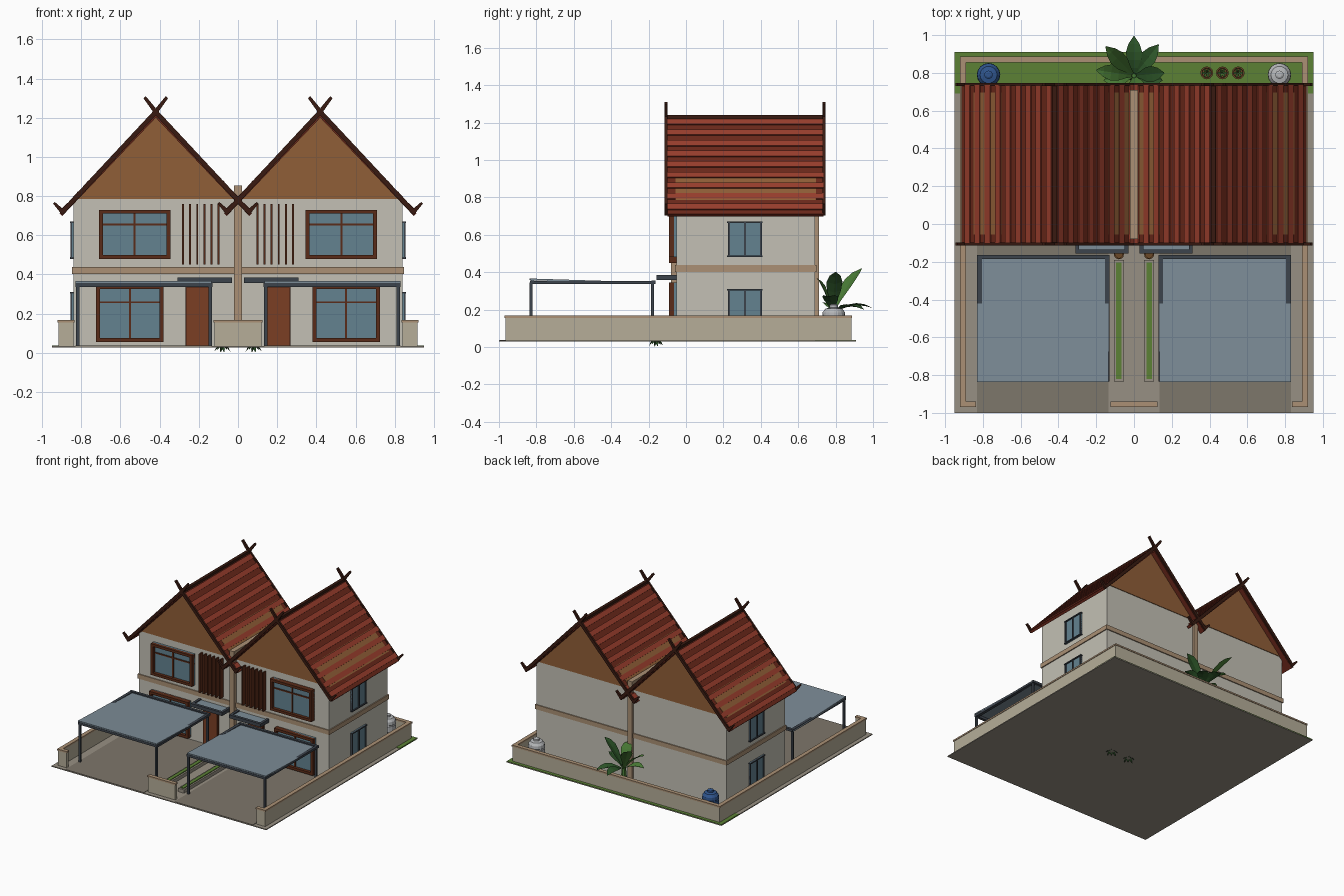
import bpy, bmesh, math
from mathutils import Vector

if "Cube" in bpy.data.objects:
    bpy.data.objects.remove(bpy.data.objects["Cube"])


def mat(name, hexcol):
    m = bpy.data.materials.new(name)
    c = [(int(hexcol[i:i + 2], 16) / 255) ** 2.2 for i in (0, 2, 4)]
    m.diffuse_color = (*c, 1)
    m.use_nodes = True
    m.node_tree.nodes["Principled BSDF"].inputs["Base Color"].default_value = m.diffuse_color
    return m


WALL = mat("plaster", "C2BFB3")
BAND = mat("tan_trim", "A98F74")
FENCE = mat("fence_plaster", "B4AC97")
GABLE = mat("gable_wood", "8F5F3A")
DARK = mat("dark_wood", "3B2018")
FRAME = mat("frame_wood", "5A2F1E")
DOOR = mat("door_wood", "7A4128")
TILE = mat("roof_tile", "984030")
TILE2 = mat("roof_tile_dark", "6A2C20")
GLASS = mat("glass", "63818F")
STEEL = mat("steel", "3F454D")
SHEET = mat("canopy_sheet", "7C8C97")
PAVE = mat("paving", "968F82")
DRIVE = mat("driveway", "7D766A")
GRASS = mat("grass", "5C8038")
LEAF = mat("leaf", "4A7A38")
LEAF2 = mat("leaf_dark", "30552C")
CLAY = mat("clay", "6B4A2C")
BLUE = mat("blue_tank", "33568C")
SILVER = mat("silver_tank", "B4B6B8")


def mesh(name, verts, faces, m):
    me = bpy.data.meshes.new(name)
    me.from_pydata(verts, [], faces)
    bm = bmesh.new()
    bm.from_mesh(me)
    bmesh.ops.recalc_face_normals(bm, faces=bm.faces)
    bm.to_mesh(me)
    bm.free()
    me.materials.append(m)
    ob = bpy.data.objects.new(name, me)
    bpy.context.collection.objects.link(ob)
    return ob


def prism(name, pts, y0, y1, m):
    """Extrude an xz outline from y0 to y1."""
    n = len(pts)
    v = [(x, y, z) for y in (y0, y1) for x, z in pts]
    f = [list(range(n)), list(range(n, 2 * n))]
    f += [(i, (i + 1) % n, n + (i + 1) % n, n + i) for i in range(n)]
    return mesh(name, v, f, m)


def box(name, x0, x1, y0, y1, z0, z1, m):
    return prism(name, [(x0, z0), (x1, z0), (x1, z1), (x0, z1)], y0, y1, m)


def bar(name, p, q, w, y0, y1, m, w2=None):
    """Plank from p to q in the xz plane, optionally tapering."""
    p, q = Vector(p), Vector(q)
    d = (q - p).normalized()
    n = Vector((-d.y, d.x)) / 2
    w2 = w if w2 is None else w2
    return prism(name, [tuple(a) for a in (p - n * w, q - n * w2, q + n * w2, p + n * w)], y0, y1, m)


def lathe(name, x, y, prof, m, sides=16):
    v = [(x + r * math.cos(2 * math.pi * i / sides), y + r * math.sin(2 * math.pi * i / sides), z)
         for r, z in prof for i in range(sides)]
    f = [(k * sides + i, k * sides + (i + 1) % sides, (k + 1) * sides + (i + 1) % sides, (k + 1) * sides + i)
         for k in range(len(prof) - 1) for i in range(sides)]
    f += [list(range(sides)), list(range(len(v) - sides, len(v)))]
    return mesh(name, v, f, m)


def leaf(name, base, tip, w, arch, m):
    b, t = Vector(base), Vector(tip)
    side = (t - b).cross(Vector((0, 0, 1))).normalized()
    v, f = [], []
    for i, k in enumerate((0.12, 0.45, 0.9, 1.0, 0.7, 0.05)):
        u = i / 5
        c = b.lerp(t, u) + Vector((0, 0, arch * 4 * u * (1 - u)))
        up = Vector((0, 0, k * w * 0.15))
        v += [c + side * k * w / 2 + up, c, c - side * k * w / 2 + up]
        if i:
            a = 3 * i
            f += [(a - 3, a - 2, a + 1, a), (a - 2, a - 1, a + 2, a + 1)]
    mesh(name, v, f, m)


# ground, lawn and shared walls
box("ground_slab", -.95, .95, -1, .91, .028, .035, PAVE)
box("back_lawn", -.95, .95, .69, .91, .029, .038, GRASS)
box("party_wall", -.02, .02, -.08, .71, .035, .855, BAND)


def fence(name, x0, x1, y0, y1):
    box(name, x0, x1, y0, y1, .03, .155, FENCE)
    box(name + "_cap", x0 - .004, x1 + .004, y0 - .004, y1 + .004, .155, .167, BAND)


fence("back_fence", -.915, .915, .86, .884)
fence("front_centre_fence", -.12, .12, -.966, -.944)


def window(name, x0, x1, z0, z1):
    """Front window: raised frame, glass, mullion and transom."""
    t, xm = .02, (x0 + x1) / 2
    box(name + "_glass", x0, x1, -.065, -.045, z0, z1, GLASS)
    for a, b in ((x0, x0 + t), (x1 - t, x1)):
        box(name + "_jamb", a, b, -.09, -.045, z0, z1, FRAME)
    for a, b in ((z0, z0 + t), (z1 - t, z1)):
        box(name + "_rail", x0, x1, -.09, -.045, a, b, FRAME)
    zt = z1 - .3 * (z1 - z0)
    box(name + "_mullion", xm - .005, xm + .005, -.072, -.06, z0, z1, FRAME)
    box(name + "_transom", x0, x1, -.072, -.06, zt - .005, zt + .005, FRAME)


for s in (-1, 1):
    cx = .42 * s
    # house body
    box("house_body", .0 * s, .84 * s, -.05, .69, .035, .785, WALL)
    box("floor_band", .0 * s, .848 * s, -.058, .698, .402, .438, BAND)
    prism("gable_infill", [(cx - .43, .785), (cx + .43, .785), (cx, 1.215)], -.055, .695, GABLE)

    # roof planes with raised tile courses, bargeboards and finials
    for d in (-1, 1):
        top, end = Vector((cx, 1.215)), Vector((cx + .485 * d, .705))
        bar("roof_slab", top, end, .02, -.1, .735, TILE2)
        run = (end - top)
        nrm = Vector((-run.y * d, run.x * d)).normalized() * .011
        for i in range(9):
            bar("tile_course", top + run * (i / 9 + .015) + nrm, top + run * (i / 9 + .07) + nrm,
                .014, -.1, .735, TILE)
        for y in (-.115, .73):
            bar("bargeboard", (cx - .005 * d, 1.235), (cx + .48 * d, .715), .024, y, y + .016, DARK)
            bar("eave_horn", (cx + .468 * d, .712), (cx + .52 * d, .766), .026, y, y + .016, DARK, .012)
            bar("ridge_finial", (cx - .012 * d, 1.215), (cx + .057 * d, 1.305), .024, y, y + .016, DARK, .016)
    box("ridge_cap", cx - .012, cx + .012, -.105, .74, 1.22, 1.24, DARK)

    # front openings
    xs = sorted((.71 * s, .345 * s))
    window("upper_window", *xs, .48, .73)
    xs = sorted((.725 * s, .38 * s))
    window("lower_window", *xs, .055, .345)
    box("door_frame", .268 * s, .132 * s, -.06, -.045, .035, .34, FRAME)
    box("front_door", .26 * s, .14 * s, -.066, -.045, .035, .33, DOOR)
    for i in range(6):
        x = (.10 + .036 * i) * s
        box("wall_slat", x - .005, x + .005, -.09, -.045, .45, .76, FRAME)

    # side windows
    for z0, z1 in ((.48, .67), (.12, .31)):
        box("side_glass", .835 * s, .847 * s, .225, .405, z0, z1, GLASS)
        for y in (.225, .31, .395):
            box("side_window_bar", .835 * s, .854 * s, y, y + .01, z0, z1, STEEL)
        for z in (z0, z1 - .008):
            box("side_window_rail", .835 * s, .857 * s, .22, .41, z, z + .008, STEEL)

    # canopy over the door
    box("door_canopy_pane", .30 * s, .04 * s, -.15, -.05, .368, .376, SHEET)
    box("door_canopy_front", .31 * s, .03 * s, -.157, -.135, .357, .384, STEEL)
    for x in (.30, .04):
        box("door_canopy_side", (x - .01) * s, (x + .01) * s, -.15, -.05, .357, .384, STEEL)

    # carport: posts, beams and sloping sheet
    for x in (.818, .142):
        for y in (-.828, -.18):
            box("carport_post", (x - .008) * s, (x + .008) * s, y - .008, y + .008, .035, .345, STEEL)
        box("carport_side_beam", (x - .012) * s, (x + .012) * s, -.835, -.163, .336, .353, STEEL)
    for y in (-.835, -.185):
        box("carport_cross_beam", .83 * s, .13 * s, y, y + .022, .336, .355, STEEL)
    sheet = box("carport_sheet", .83 * s, .135 * s, -.836, -.165, .357, .366, SHEET)
    for v in sheet.data.vertices:
        if v.co.y > -.5:
            v.co.z -= .021

    # driveway, planter, boundary wall
    box("driveway", .83 * s, .135 * s, -.998, -.06, .03, .038, DRIVE)
    box("planter_curb", .107 * s, .052 * s, -.835, -.19, .035, .062, PAVE)
    box("planter_grass", .094 * s, .066 * s, -.82, -.205, .05, .068, GRASS)
    x0, x1 = sorted((.893 * s, .917 * s))
    fence("side_fence", x0, x1, -.966, .884)
    x0, x1 = sorted((.84 * s, .917 * s))
    fence("front_fence_return", x0, x1, -.966, -.944)

    # potted plant beside the entrance, leaves hanging low
    lathe("entrance_pot", .08 * s, -.16, [(.017, .035), (.027, .085), (.027, .095), (.02, .095), (.02, .085)], CLAY, 12)
    for i in range(8):
        a = math.pi * i / 4 + .2
        c, q = math.cos(a), math.sin(a)
        leaf("pot_leaf", (.08 * s + .006 * c, -.16 + .006 * q, .03),
             (.08 * s + .045 * c, -.16 + .04 * q, .002 + .012 * (i % 2)), .014, .006, LEAF2)

    # water tank in the back corner
    prof = [(.05, .035), (.062, .05), (.062, .095), (.058, .1), (.062, .105), (.062, .15), (.058, .155),
            (.062, .16), (.06, .185), (.045, .205), (.022, .21), (.022, .225), (.012, .23)]
    tank = lathe("water_tank", .77 * s, .79, prof, BLUE if s < 0 else SILVER)

# row of small garden pots
for x in (.385, .468, .552):
    lathe("garden_pot", x, .80, [(.022, .035), (.034, .08), (.034, .09), (.026, .09), (.024, .08)], CLAY, 12)
    for i in range(6):
        a = math.pi * i / 3
        leaf("garden_pot_leaf", (x, .80, .08), (x + .026 * math.cos(a), .80 + .026 * math.sin(a), .1), .012, .008, LEAF)

# broad-leaved plant by the back wall
lathe("plant_stem", 0, .785, [(.03, .035), (.022, .12), (.012, .22)], LEAF, 8)
tips = [(0, .995, .21), (-.15, .94, .42), (.13, .95, .20), (-.20, .815, .35), (.16, .80, .40),
        (-.16, .76, .22), (.15, .76, .27), (.02, .70, .365)]
for i, t in enumerate(tips):
    leaf("broad_leaf", (0, .785, .18), t, .085, .025, LEAF if i % 2 else LEAF2)
